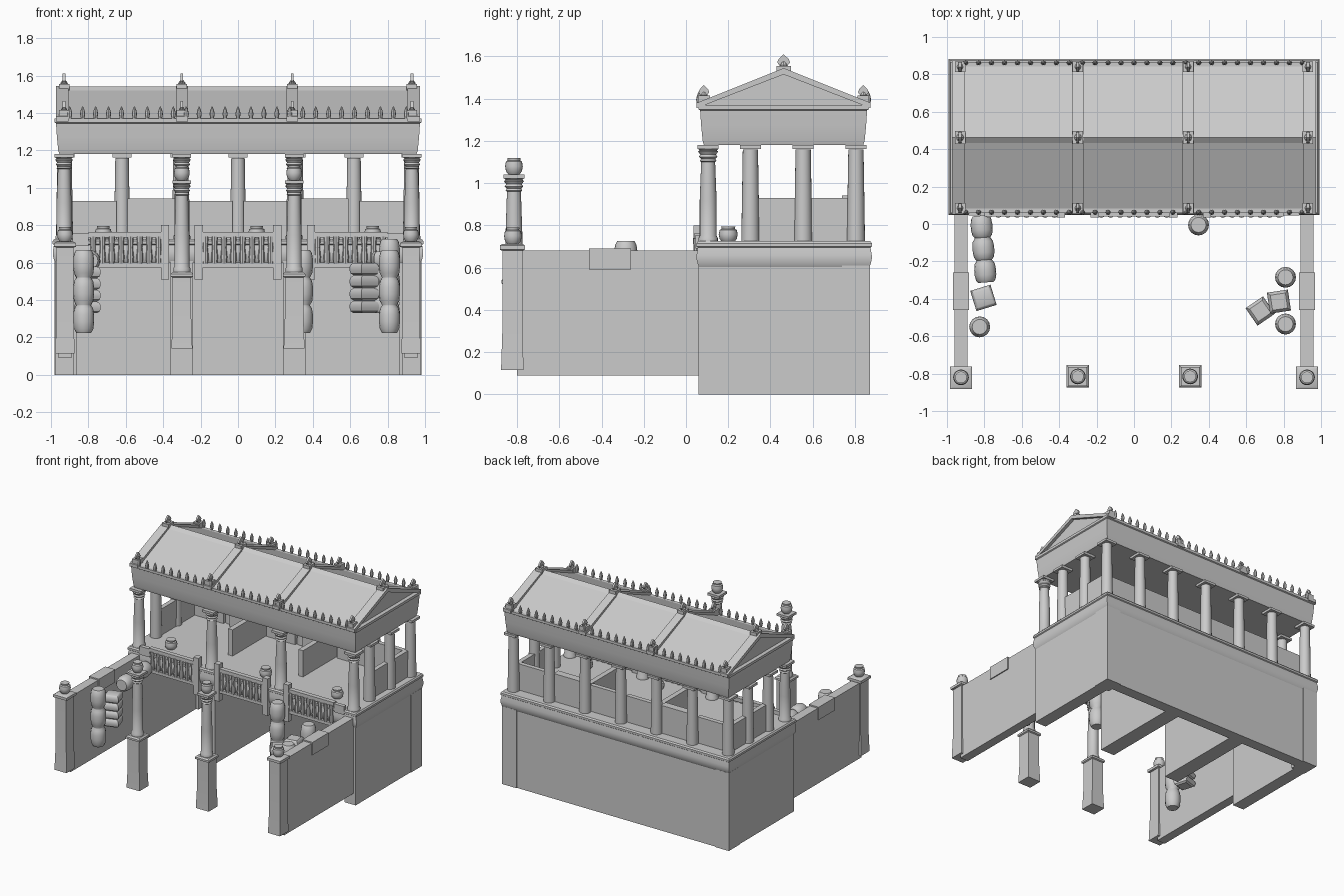
import bpy, bmesh, math
from mathutils import Matrix, Vector

if "Cube" in bpy.data.objects:
    bpy.data.objects.remove(bpy.data.objects["Cube"])


def finish(name, bm, smooth=True):
    bmesh.ops.recalc_face_normals(bm, faces=bm.faces)
    me = bpy.data.meshes.new(name)
    bm.to_mesh(me)
    bm.free()
    ob = bpy.data.objects.new(name, me)
    bpy.context.collection.objects.link(ob)
    if smooth:
        bpy.context.view_layer.objects.active = ob
        ob.select_set(True)
        bpy.ops.object.shade_smooth_by_angle(angle=math.radians(35))
        ob.select_set(False)
    return ob


def box(name, x0, x1, y0, y1, z0, z1):
    return loft(name, x0, x1, y0, y1, [(0, z0), (0, z1)])


def rings_to_mesh(name, rings):
    bm = bmesh.new()
    vs = [[bm.verts.new(p) for p in r] for r in rings]
    n = len(vs[0])
    for a, b in zip(vs, vs[1:]):
        for i in range(n):
            bm.faces.new((a[i], a[(i + 1) % n], b[(i + 1) % n], b[i]))
    bm.faces.new(vs[0][::-1])
    bm.faces.new(vs[-1])
    return finish(name, bm)


def loft(name, x0, x1, y0, y1, prof):
    """Rectangular moulding: prof is (outset, z)."""
    return rings_to_mesh(name, [[(x0 - o, y0 - o, z), (x1 + o, y0 - o, z),
                                 (x1 + o, y1 + o, z), (x0 - o, y1 + o, z)] for o, z in prof])


def lathe(name, x, y, prof, n=20, tilt=None):
    rings = [[Vector((r * math.cos(2 * math.pi * i / n), r * math.sin(2 * math.pi * i / n), z))
              for i in range(n)] for r, z in prof]
    ob = rings_to_mesh(name, rings)
    ob.matrix_world = Matrix.Translation((x, y, 0)) if tilt is None else tilt
    return ob


def prism(name, x0, x1, pts):
    """Extrude a (y, z) outline along x."""
    return rings_to_mesh(name, [[(x, y, z) for y, z in pts] for x in (x0, x1)])


def pot(name, x, y, z, h=.08, r=.042):
    lathe(name, x, y, [(r * .6, z), (r * .9, z + h * .2), (r, z + h * .5), (r * .9, z + h * .78),
                       (r * .7, z + h * .85), (r * .75, z + h)])


def bundle(name, x, y, z0, z1, r, lobes, n=16, tilt=None):
    """Hanging string of rounded jars."""
    prof, h = [], (z1 - z0) / lobes
    for i in range(lobes):
        for t, k in ((0, .72), (.15, .93), (.4, 1), (.65, 1), (.87, .9), (.98, .72)):
            prof.append((r * k, z0 + h * (i + t)))
    lathe(name, x, y, prof, n, tilt)


def column(name, x, y, z0, z1, fancy):
    r = .04
    if fancy:
        prof = [(.046, z0), (.046, z0 + .02), (r, z0 + .03), (r, z0 + .2), (.033, z1 - .08),
                (.04, z1 - .075), (.034, z1 - .065), (.044, z1 - .055), (.037, z1 - .045),
                (.048, z1 - .03), (.04, z1 - .025), (.05, z1 - .015)]
    else:
        prof = [(r + .003, z0), (r, z0 + .2), (r - .004, z1 - .02)]
    lathe(name, x, y, prof)
    box(name + "_cap", x - .05, x + .05, y - .05, y + .05, z1 - .018, z1)


# Lower storey: open front and bottom, back wall, end walls and partitions
box("back_wall", -.975, .975, .78, .865, 0, .61)
for s in (-1, 1):
    box("end_wall", *sorted((s * .88, s * .977)), .06, .86, 0, .61)
    box("corner_pilaster", *sorted((s * .86, s * .982)), .74, .872, 0, .61)
    box("partition", *sorted((s * .24, s * .36)), .06, .8, 0, .61)

# Balcony slab with rounded edge
loft("balcony_slab", -.975, .975, .065, .865,
     [(0, .6), (.009, .615), (.015, .64), (.015, .66), (.009, .695), (.016, .7), (.016, .715), (.008, .725)])

# Projecting yard walls with end piers, saddle cloths and pots
for s in (-1, 1):
    box("yard_wall", *sorted((s * .89, s * .96)), -.8, .07, .09, .68)
    box("saddle_cloth", *sorted((s * .882, s * .968)), -.46, -.26, .59, .69)
    x = s * .925
    loft("end_pier", x - .046, x + .046, -.87, -.775,
         [(.006, .115), (0, .3), (0, .68), (.012, .685), (.012, .705), (0, .712)])
    pot("end_pier_pot", x, -.82, .71)

# Freestanding front columns on pedestals
for x in (-.3, .3):
    loft("pedestal", x - .05, x + .05, -.865, -.765,
         [(.006, .14), (0, .3), (0, .52), (.01, .525), (.01, .54), (0, .55)])
    column("front_column", x, -.815, .55, 1.04, True)
    pot("front_column_pot", x, -.815, 1.04)

# Upper storey columns: ornate front row, plain sides and back
for x in (-.93, -.3, .3, .93):
    column("facade_column", x, .105, .72, 1.18, True)
for i in range(7):
    column("rear_column", -.93 + .31 * i, .805, .72, 1.18, False)
for s in (-1, 1):
    for y in (.305, .555):
        column("side_column", s * .925, y, .72, 1.18, False)

# Low screens around and between the balcony rooms
for i in range(6):
    x = -.93 + .31 * i
    d = .012 if i in (1, 4) else 0
    box("rear_screen", x + .03, x + .28, .75 - d, .785 + d, .72, .93 + d)
for s in (-1, 1):
    box("side_screen", *sorted((s * .9, s * .935)), .34, .77, .72, .93)
    box("room_divider", *sorted((s * .285, s * .325)), .34, .76, .72, .93)
for x in (-.72, .1, .72):
    pot("balcony_pot", x, .2, .72, .075, .045)

# Balcony railings
for c in (-.6, 0, .6):
    w = .2
    box("top_rail", c - w, c + w, .04, .075, .735, .765)
    box("bottom_rail", c - w, c + w, .042, .07, .575, .6)
    for s in (-1, 1):
        px = c + s * .21
        if abs(px) < .8:
            box("rail_post", px - .022, px + .022, .035, .08, .51, .8)
    for i in range(8):
        bx = c - .175 + .05 * i
        lathe("baluster", bx, .05, [(.014, .595), (.018, .63), (.013, .68), (.018, .74)], 8)
for s in (-1, 1):
    box("rail_end", *sorted((s * .8, s * .885)), .045, .075, .69, .755)

# Entablature
loft("entablature", -.955, .955, .085, .84,
     [(0, 1.18), (.006, 1.2), (.013, 1.27), (.018, 1.345), (.026, 1.35), (.026, 1.37)])

# Gable roof, raking edges, roof bands and ridge
Y0, Y1, YM, ZE, ZR = .05, .875, .4625, 1.37, 1.53
prism("roof", -.95, .95, [(Y0 + .01, ZE - .01), (Y1 - .01, ZE - .01), (YM, ZR)])
for x, w in ((-.94, .034), (-.3, .032), (.29, .032), (.94, .034)):
    prism("roof_band", x - w, x + w,
          [(Y0, ZE - .015), (Y0, ZE + .01), (YM, ZR + .015), (Y1, ZE + .01), (Y1, ZE - .015), (YM, ZR - .015)])
prism("ridge_cap", -.95, .95, [(YM - .03, ZR - .01), (YM, ZR + .012), (YM + .03, ZR - .01)])


# Leaf-shaped finials on blocks at eaves and ridge
def finial(x, y, z, w, h):
    box("finial_block", x - .028, x + .028, y - w, y + w, z - .02, z + .015)
    leaf = [(-.5, 0), (-.9, .3), (-.7, .6), (0, 1), (.7, .6), (.9, .3), (.5, 0)]
    prism("finial_leaf", x - .007, x + .007, [(y + a * w, z + .015 + b * h) for a, b in leaf])
    lathe("finial_bud", x, y, [(w * .5, z + .01), (w * .6, z + h * .35), (.004, z + h * .75)], 8)


for x in (-.93, -.3, .29, .93):
    finial(x, YM, 1.54, .034, .055)
    for y in (Y0 + .035, Y1 - .035):
        finial(x, y, 1.40, .028, .05)

# Row of small antefixes along both eaves
for i in range(27):
    x = -.9 + i * 1.8 / 26
    for y in (Y0 + .012, Y1 - .012):
        lathe("antefix", x, y, [(.009, 1.37), (.014, 1.395), (.01, 1.415), (.002, 1.435)], 8)

# Hanging jar strings and goods along the yard walls
bundle("jar_string_left", -.825, -.55, .225, .67, .056, 3)
bundle("jar_string_right", .81, -.535, .225, .67, .056, 3)
bundle("jar_string_right_rear", .81, -.285, .225, .73, .056, 3)
bundle("jar_string_centre", .345, -.005, .225, .67, .056, 3)
for x, y, a, z1 in ((-.805, -.395, .3, .58), (.675, -.465, .6, .6), (.775, -.415, .15, .66)):
    bundle("sack_stack", 0, 0, .33, z1, .08, 4, 4,
           Matrix.Translation((x, y, 0)) @ Matrix.Rotation(a + math.pi / 4, 4, 'Z'))
bundle("long_roll", 0, 0, -.18, .18, .058, 3, 16,
       Matrix.Translation((-.805, -.135, .61)) @ Matrix.Rotation(.08, 4, 'Z') @ Matrix.Rotation(math.pi / 2, 4, 'X'))
